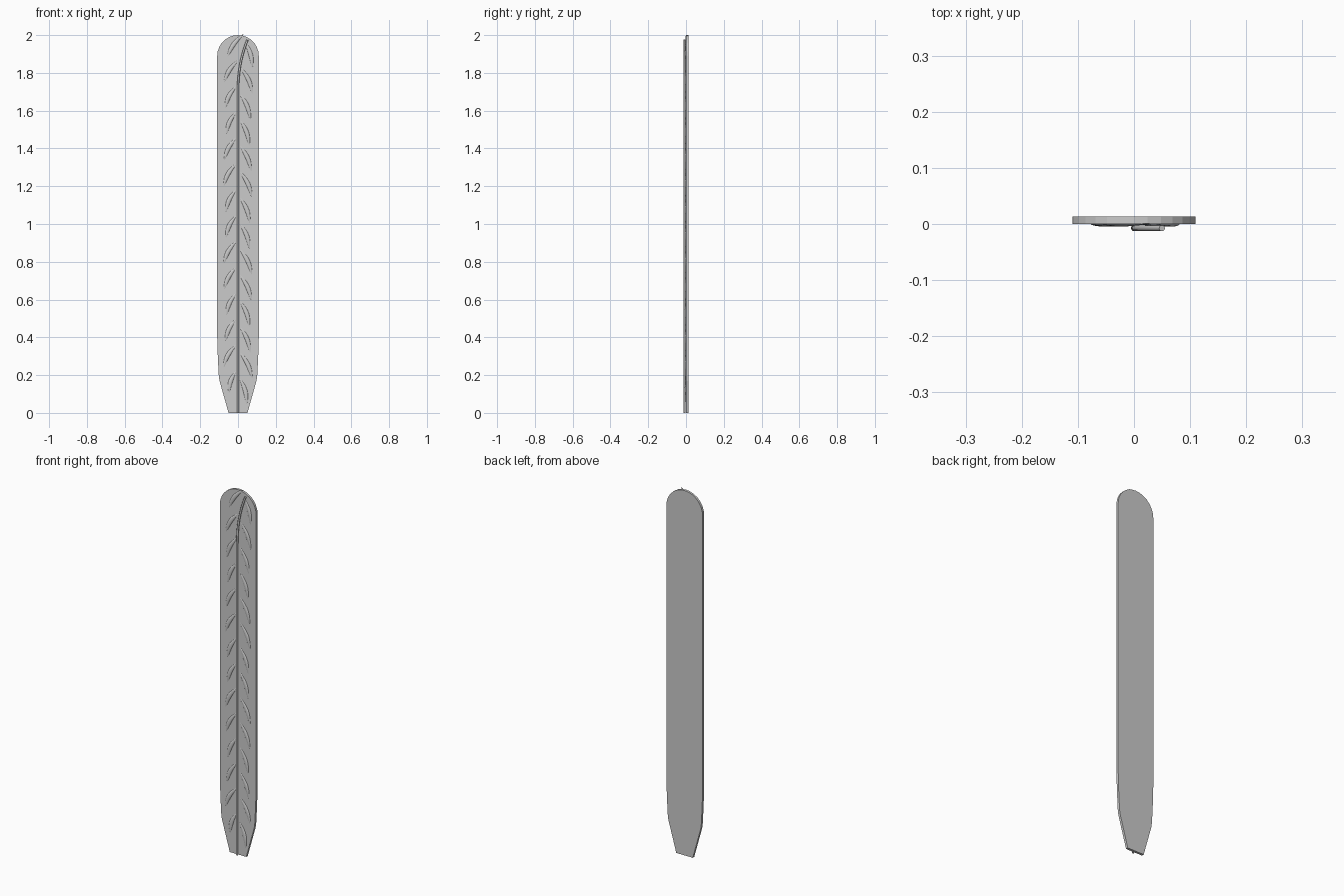
import bpy, bmesh, math
from mathutils import Vector

cube = bpy.data.objects.get("Cube")
if cube:
    bpy.data.objects.remove(cube, do_unlink=True)

grey = bpy.data.materials.new("plain_grey")
grey.use_nodes = True
COLOUR = (0.6, 0.6, 0.6, 1)
grey.diffuse_color = COLOUR
grey.node_tree.nodes["Principled BSDF"].inputs["Base Color"].default_value = COLOUR


def add_object(name, bm, smooth=None):
    bmesh.ops.recalc_face_normals(bm, faces=bm.faces)
    mesh = bpy.data.meshes.new(name)
    bm.to_mesh(mesh)
    bm.free()
    mesh.materials.append(grey)
    obj = bpy.data.objects.new(name, mesh)
    bpy.context.collection.objects.link(obj)
    if smooth:
        bpy.ops.object.select_all(action='DESELECT')
        obj.select_set(True)
        bpy.context.view_layer.objects.active = obj
        bpy.ops.object.shade_smooth_by_angle(angle=math.radians(smooth))
    return obj


# Flat strip: tapered foot, straight sides, round top
HALF, THICK = 0.11, 0.013
side = [(0.05, 0), (0.098, 0.17), (0.102, 0.2), (0.107, 0.3)]
arc = [(HALF * math.cos(math.pi * i / 14), 2 - HALF + HALF * math.sin(math.pi * i / 14))
       for i in range(15)]
outline = side + [(HALF, 0.4)] + arc + [(-HALF, 0.4)] + [(-x, z) for x, z in reversed(side)]
bm = bmesh.new()
face = bm.faces.new([bm.verts.new((x, 0, z)) for x, z in outline])
extruded = bmesh.ops.extrude_face_region(bm, geom=[face])["geom"]
bmesh.ops.translate(bm, vec=(0, THICK, 0),
                    verts=[v for v in extruded if isinstance(v, bmesh.types.BMVert)])
add_object("strip", bm)


# Raised stem: a round rod bending to the left at the top
def stem_point(t):
    z = 1.975 * t
    bend = max(0, (z - 1.7) / 0.275)
    return Vector((0.05 * bend ** 2.2, -0.0075, z))


bm = bmesh.new()
SIDES, RADIUS = 10, 0.0055
rings = []
for t in [0, 0.4, 0.8] + [0.86 + 0.01 * i for i in range(15)]:
    centre = stem_point(t)
    along = (stem_point(t + 0.002) - stem_point(t - 0.002)).normalized()
    across = Vector((along.z, 0, -along.x))
    rings.append([bm.verts.new(centre + RADIUS * (across * math.cos(a) + Vector((0, math.sin(a), 0))))
                  for a in (math.tau * k / SIDES for k in range(SIDES))])
for low, high in zip(rings, rings[1:]):
    for k in range(SIDES):
        n = (k + 1) % SIDES
        bm.faces.new((low[k], low[n], high[n], high[k]))
bm.faces.new(rings[0])
bm.faces.new(rings[-1])
add_object("stem", bm, 40)


# Leaves: shallow domed blades, arched from the stem out and down to the tip
def add_leaf(bm, sign, root, tip, width):
    STEPS, CROSS = 10, 6
    root, tip = Vector(root), Vector(tip)
    chord = tip - root
    normal = Vector((-chord.y, chord.x)).normalized()
    rows = []
    for i in range(STEPS + 1):
        t = i / STEPS
        swell = math.sin(math.pi * t) ** 0.8 if 0 < i < STEPS else 0.02
        middle = root + chord * t + normal * 0.012 * math.sin(math.pi * t)
        row = []
        for j in range(CROSS + 1):
            s = 2 * j / CROSS - 1
            p = middle + normal * s * width * swell
            height = 0.0055 * swell * math.sqrt(max(0, 1 - s * s))
            row.append(bm.verts.new((sign * p.x, 0.001 - height, p.y)))
        rows.append(row)
    for a, b in zip(rows, rows[1:]):
        for j in range(CROSS):
            bm.faces.new((a[j], a[j + 1], b[j + 1], b[j]))


PITCH = 0.137
for name, sign, start, drop, reach in (("left_leaves", 1, 0.04, 0.145, 0.068),
                                       ("right_leaves", -1, 0.1, 0.125, 0.07)):
    bm = bmesh.new()
    for i in range(14):
        z = start + PITCH * i
        shift = sign * stem_point((z + drop) / 1.975).x * 0.6
        spread = reach - (0.022 if i == 0 else 0) + 0.008 * math.sin(i * 1.7)
        add_leaf(bm, sign, (0.008 + shift, z + drop), (spread + shift * 0.3, z), 0.012)
    # all blades of a side face the front
    obj = add_object(name, bm, 60)
    mesh = obj.data
    for poly in mesh.polygons:
        if poly.normal.y > 0:
            poly.flip()
    mesh.update()
